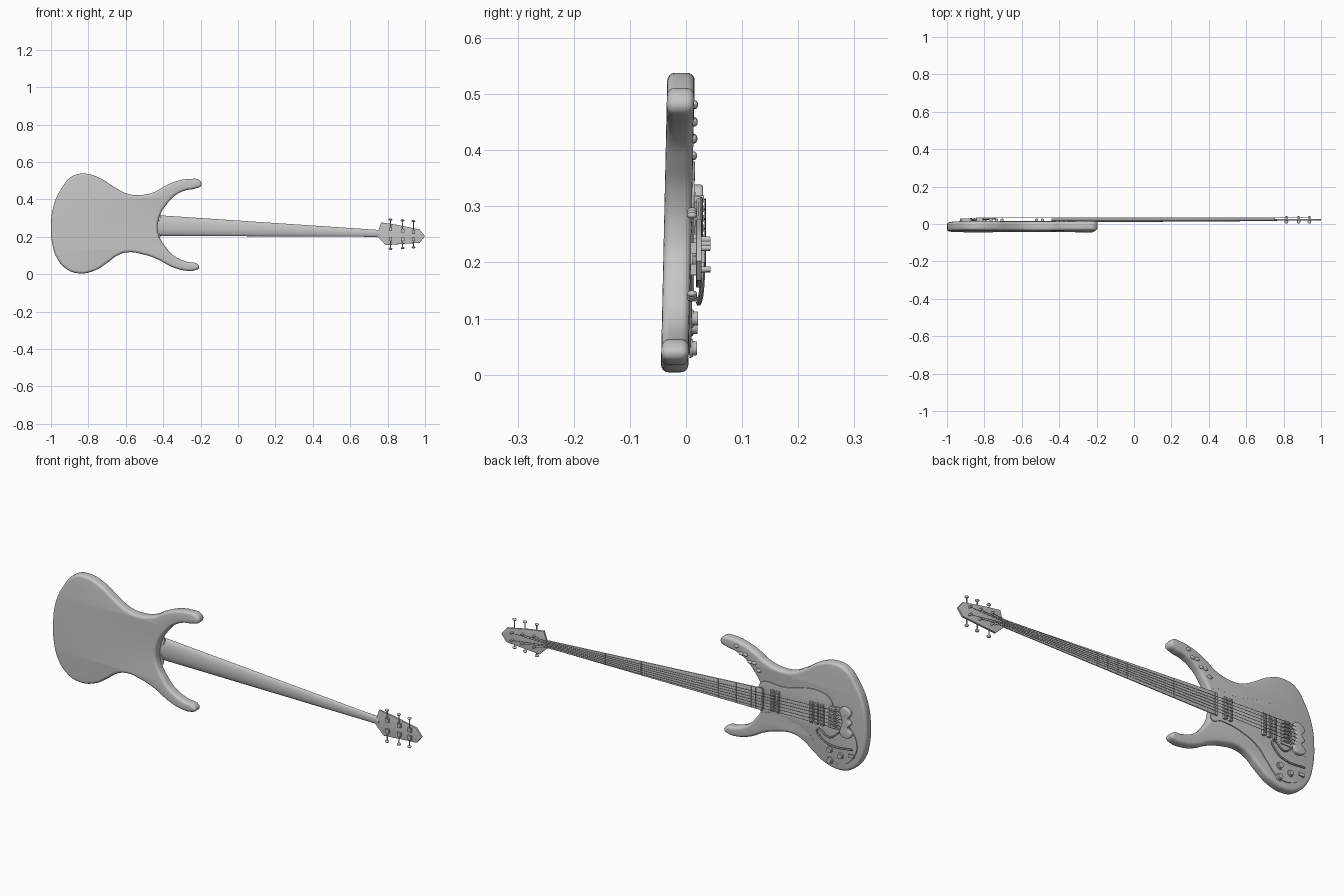
import bpy, bmesh, math
from mathutils import Vector, Matrix

old = bpy.data.objects.get("Cube")
if old:
    bpy.data.objects.remove(old)

grey = bpy.data.materials.new("plain grey")
grey.use_nodes = True
COLOUR = (0.56, 0.56, 0.56, 1)
grey.diffuse_color = COLOUR
grey.node_tree.nodes["Principled BSDF"].inputs["Base Color"].default_value = COLOUR


def face_y(z):
    """Depth of the playing face, which leans slightly."""
    return 0.004 + 0.022 * z


def finish(ob, smooth=True):
    ob.data.materials.clear()
    ob.data.materials.append(grey)
    bpy.ops.object.select_all(action='DESELECT')
    ob.select_set(True)
    bpy.context.view_layer.objects.active = ob
    if smooth:
        bpy.ops.object.shade_smooth_by_angle(angle=math.radians(40))
    return ob


def curve_to_mesh(name, cu):
    ob = bpy.data.objects.new(name, cu)
    bpy.context.collection.objects.link(ob)
    bpy.ops.object.select_all(action='DESELECT')
    ob.select_set(True)
    bpy.context.view_layer.objects.active = ob
    bpy.ops.object.convert(target='MESH')
    return bpy.context.view_layer.objects.active


def plate(name, pts, y0, y1, bevel, curved=True, lean=0.0):
    """Solid slab from an (x, z) outline, between depths y0 and y1."""
    cu = bpy.data.curves.new(name, 'CURVE')
    cu.dimensions, cu.fill_mode = '2D', 'BOTH'
    cu.resolution_u = 8 if curved else 1
    sp = cu.splines.new('BEZIER')
    sp.bezier_points.add(len(pts) - 1)
    for bp, (x, z) in zip(sp.bezier_points, pts):
        bp.co = (x, z, 0)
        bp.handle_left_type = bp.handle_right_type = 'AUTO' if curved else 'VECTOR'
    sp.use_cyclic_u = True
    cu.extrude = (y1 - y0) / 2 - bevel
    cu.bevel_depth, cu.bevel_resolution, cu.offset = bevel, 3, -bevel
    ob = curve_to_mesh(name, cu)
    for v in ob.data.vertices:
        x, z, d = v.co
        v.co = (x, (y0 + y1) / 2 + d + lean * z, z)
    bm = bmesh.new()
    bm.from_mesh(ob.data)
    bmesh.ops.remove_doubles(bm, verts=bm.verts, dist=0.00005)
    bmesh.ops.recalc_face_normals(bm, faces=bm.faces)
    bm.to_mesh(ob.data)
    bm.free()
    return finish(ob)


def rod(name, pts, r, curved=False):
    cu = bpy.data.curves.new(name, 'CURVE')
    cu.dimensions = '3D'
    cu.bevel_depth, cu.bevel_resolution, cu.use_fill_caps = r, 1, True
    cu.resolution_u = 6 if curved else 1
    sp = cu.splines.new('BEZIER')
    sp.bezier_points.add(len(pts) - 1)
    for bp, p in zip(sp.bezier_points, pts):
        bp.co = p
        bp.handle_left_type = bp.handle_right_type = 'AUTO' if curved else 'VECTOR'
    return finish(curve_to_mesh(name, cu))


def solid(name, kind, loc, size):
    """Box, ball or knob (a cylinder along y) of the given full size."""
    bm = bmesh.new()
    if kind == 'box':
        bmesh.ops.create_cube(bm, size=1)
    elif kind == 'ball':
        bmesh.ops.create_uvsphere(bm, u_segments=16, v_segments=10, radius=0.5)
    else:
        bmesh.ops.create_cone(bm, cap_ends=True, segments=20, radius1=0.5, radius2=0.43,
                              depth=1, matrix=Matrix.Rotation(-math.pi / 2, 4, 'X'))
    bmesh.ops.scale(bm, vec=size, verts=bm.verts)
    bmesh.ops.translate(bm, vec=loc, verts=bm.verts)
    me = bpy.data.meshes.new(name)
    bm.to_mesh(me)
    bm.free()
    ob = bpy.data.objects.new(name, me)
    bpy.context.collection.objects.link(ob)
    return finish(ob, kind != 'box')


# Body with two horns
body = [(-1, .26), (-.985, .37), (-.94, .465), (-.89, .522), (-.825, .538), (-.74, .515),
        (-.66, .465), (-.59, .43), (-.515, .424), (-.445, .44), (-.39, .472), (-.32, .5),
        (-.25, .51), (-.208, .504), (-.196, .475), (-.23, .458), (-.285, .447), (-.34, .418),
        (-.38, .375), (-.415, .32), (-.43, .25), (-.42, .2), (-.39, .15), (-.34, .097),
        (-.27, .066), (-.22, .056), (-.208, .036), (-.235, .02), (-.285, .02), (-.355, .04),
        (-.43, .08), (-.515, .108), (-.59, .117), (-.645, .1), (-.7, .06), (-.765, .02),
        (-.855, .005), (-.92, .03), (-.97, .09), (-.994, .17)]
plate("body", body, -.045, .004, .014, lean=.022)

# Thin guard on the face
guard = [(-.415, .325), (-.55, .345), (-.77, .375), (-.81, .35), (-.83, .3), (-.9, .25),
         (-.95, .16), (-.92, .08), (-.86, .04), (-.79, .045), (-.73, .1), (-.68, .15),
         (-.6, .185), (-.48, .2), (-.42, .19), (-.435, .25)]
plate("face_guard", guard, .003, .008, .001, lean=.022)


# Neck: tapered, flat on top and round behind
NECK_START, NECK_END = -.44, .765


def neck_at(x):
    """Centre height and half width of the neck at x."""
    t = (x + .42) / 1.17
    return .26 - .0415 * t, .055 - .0365 * t


bm = bmesh.new()
rings = []
for x, depth in ((NECK_START, .018), (.15, .014), (NECK_END, .01)):
    zc, hw = neck_at(x)
    rings.append([bm.verts.new((x, .026 - depth * math.sin(a), zc + hw * math.cos(a)))
                  for a in (math.pi * i / 14 for i in range(15))])
for a, b in zip(rings, rings[1:]):
    for i in range(15):
        j = (i + 1) % 15
        bm.faces.new((a[i], a[j], b[j], b[i]))
bm.faces.new(rings[0])
bm.faces.new(rings[-1])
bmesh.ops.recalc_face_normals(bm, faces=bm.faces)
me = bpy.data.meshes.new("neck")
bm.to_mesh(me)
bm.free()
neck = bpy.data.objects.new("neck", me)
bpy.context.collection.objects.link(neck)
finish(neck)

# Fretboard, frets and nut
edge = []
for x, s in ((NECK_START, 1), (.75, 1), (.75, -1), (NECK_START, -1)):
    zc, hw = neck_at(x)
    edge.append((x, zc + s * hw))
plate("fretboard", edge, .025, .029, .0005, curved=False)
for n in range(1, 25):
    x = .75 - 1.57 * (1 - 2 ** (-n / 12))
    zc, hw = neck_at(x)
    solid("fret", 'box', (x, .0293, zc), (.003, .002, hw * 1.96))
zc, hw = neck_at(.75)
solid("nut", 'box', (.75, .03, zc), (.007, .007, hw * 2))

# Headstock
head = [(.745, .2), (.75, .232), (.765, .277), (.85, .264), (.97, .24), (1, .203),
        (.972, .168), (.88, .162), (.79, .155)]
plate("headstock", head, .018, .028, .002, curved=False)

# Tuners, posts and strings
tuners = []
for side in (1, -1):
    for i, x in enumerate((.815, .88, .938)):
        mid = .214 - .06 * (x - .815)
        post = Vector((x, .035, mid + side * (.027 - .004 * i)))
        tip = (.292 if side > 0 else .136) - .004 * i * side
        solid("tuner_post", 'knob', post, (.011, .018, .011))
        solid("tuner_housing", 'box', (x, .014, post.z), (.018, .012, .02))
        rod("tuner_shaft", [(x, .012, post.z), (x, .012, tip)], .003)
        solid("tuner_button", 'ball', (x, .011, tip), (.02, .018, .012))
        tuners.append((side, i, post))
tuners.sort(key=lambda t: (-t[0], t[1] * t[0]))
for n, (side, i, post) in enumerate(tuners):
    k = 1 - n / 2.5
    rod("string", [(-.895, .028, .265 + .045 * k), (-.825, .034, .27 + .043 * k),
                   (.75, .034, zc + hw * .82 * k), (post.x, .034, post.z)], .0012)
    # Bridge saddle under each string
    solid("saddle", 'box', (-.825, .022, .27 + .043 * k), (.035, .02, .012))
    solid("saddle_screw", 'ball', (-.85, .024, .268 + .044 * k), (.012, .012, .01))

# Pickups: bars with round pole pieces
for x in (-.49, -.52, -.705, -.735, -.765):
    solid("pickup_bar", 'box', (x, .017, .265), (.016, .017, .105))
    for n in range(6):
        solid("pole_piece", 'knob', (x, .027, .265 + .042 * (1 - n / 2.5)), (.009, .006, .009))

# Bridge plate and scalloped tailpiece
solid("bridge_plate", 'box', (-.845, .014, .267), (.08, .007, .115))
tail = [(-.87, .33), (-.905, .335), (-.925, .31), (-.91, .285), (-.925, .262), (-.91, .24),
        (-.93, .21), (-.91, .19), (-.87, .2), (-.88, .265)]
plate("tailpiece", tail, .008, .03, .004)

# Vibrato arm
rod("vibrato_arm", [(-.86, .022, .205), (-.81, .028, .17), (-.745, .03, .195),
                    (-.765, .028, .155), (-.82, .024, .13), (-.93, .02, .135)], .0045, True)

# Control knobs and output socket
for x, z in ((-.8, .1), (-.86, .085), (-.8, .047)):
    solid("control_knob", 'knob', (x, face_y(z) + .008, z), (.028, .014, .028))
    solid("knob_collar", 'knob', (x, face_y(z) + .004, z), (.036, .006, .036))
solid("output_socket", 'box', (-.92, face_y(.1) + .005, .1), (.03, .01, .016))

# Raised ornament along the upper horn
for i in range(6):
    t = i / 5
    x, z = -.29 - .12 * t, .473 - .075 * t + .008 * (-1) ** i
    solid("horn_ornament", 'ball', (x, face_y(z) + .001, z), (.026, .012, .016))
